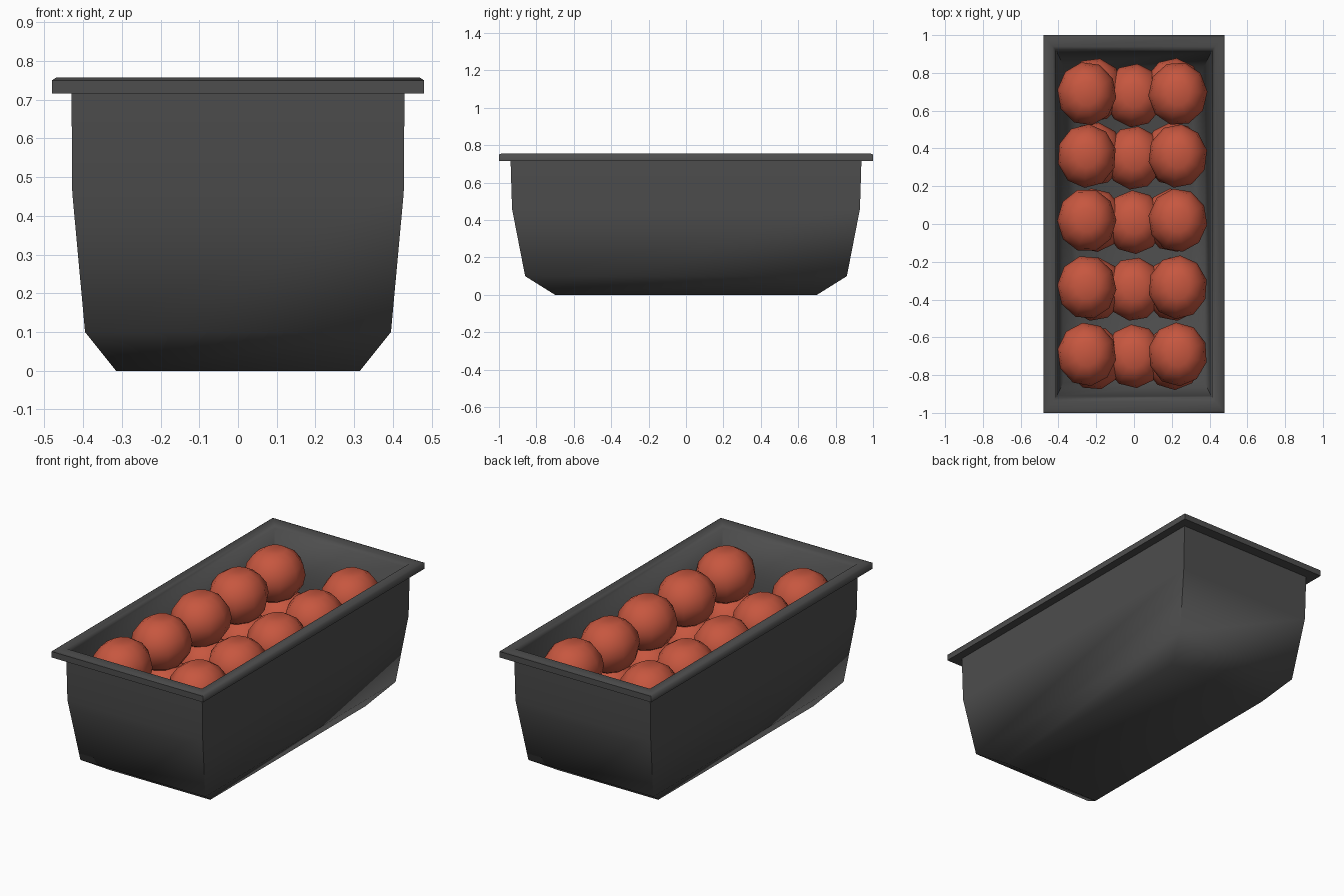
import bpy, bmesh, math, random

if "Cube" in bpy.data.objects:
    bpy.data.objects.remove(bpy.data.objects["Cube"])
random.seed(4)


def material(name, rgb):
    m = bpy.data.materials.new(name)
    m.diffuse_color = (*rgb, 1)
    m.use_nodes = True
    m.node_tree.nodes["Principled BSDF"].inputs["Base Color"].default_value = m.diffuse_color
    return m


def finish(bm, name, mat, angle):
    bmesh.ops.recalc_face_normals(bm, faces=bm.faces)
    me = bpy.data.meshes.new(name)
    bm.to_mesh(me)
    bm.free()
    ob = bpy.data.objects.new(name, me)
    bpy.context.collection.objects.link(ob)
    me.materials.append(mat)
    bpy.ops.object.select_all(action='DESELECT')
    ob.select_set(True)
    bpy.context.view_layer.objects.active = ob
    bpy.ops.object.shade_smooth_by_angle(angle=math.radians(angle))
    return ob


dark = material("dark_grey_plastic", (0.075, 0.075, 0.075))
red = material("tomato_red", (0.57, 0.095, 0.05))

# Tray: rectangular rings (half x, half y, z) from outer floor, over the rim, to inner floor
rings = [(0.315, 0.70, 0), (0.395, 0.86, 0.10), (0.428, 0.93, 0.46), (0.43, 0.938, 0.718),
         (0.48, 1.0, 0.716), (0.48, 1.0, 0.75), (0.47, 0.985, 0.757), (0.43, 0.94, 0.757),
         (0.412, 0.92, 0.74), (0.408, 0.91, 0.46), (0.375, 0.84, 0.115), (0.305, 0.69, 0.025)]
bm = bmesh.new()
loops = [[bm.verts.new((sx * x, sy * y, z)) for sx, sy in ((-1, -1), (1, -1), (1, 1), (-1, 1))]
         for x, y, z in rings]
for a, b in zip(loops, loops[1:]):
    for i in range(4):
        j = (i + 1) % 4
        bm.faces.new((a[i], a[j], b[j], b[i]))
bm.faces.new(loops[0])
bm.faces.new(loops[-1])
finish(bm, "tray", dark, 60)


# Fruit: low-poly globe with a shallow dimple on top
def fruit(name, x, y, z, turn):
    n, rows = 10, 8
    bm = bmesh.new()
    bmesh.ops.create_uvsphere(bm, u_segments=n, v_segments=rows, radius=1)
    for v in bm.verts:
        if v.co.z > 0.99:
            v.co.z = 0.88
        c, s = math.cos(turn), math.sin(turn)
        px, py = v.co.x * c - v.co.y * s, v.co.x * s + v.co.y * c
        v.co = (x + px * 0.157, y + py * 0.169, z + v.co.z * 0.15)
    finish(bm, name, red, 80)


# Top layer: two outer columns; lower layer: three columns
for r, y in enumerate((-0.69, -0.335, 0.02, 0.36, 0.69)):
    for side, x in (("left", -0.25), ("right", 0.232)):
        fruit(f"fruit_top_{side}_{r}", x, y, 0.61, random.uniform(0, 0.6))
    for side, x in (("left", -0.21), ("middle", 0.0), ("right", 0.21)):
        dy = 0.02 * (r - 2) / 2 if side != "middle" else -0.01
        fruit(f"fruit_low_{side}_{r}", x, y + dy, 0.36, random.uniform(0, 0.6))
